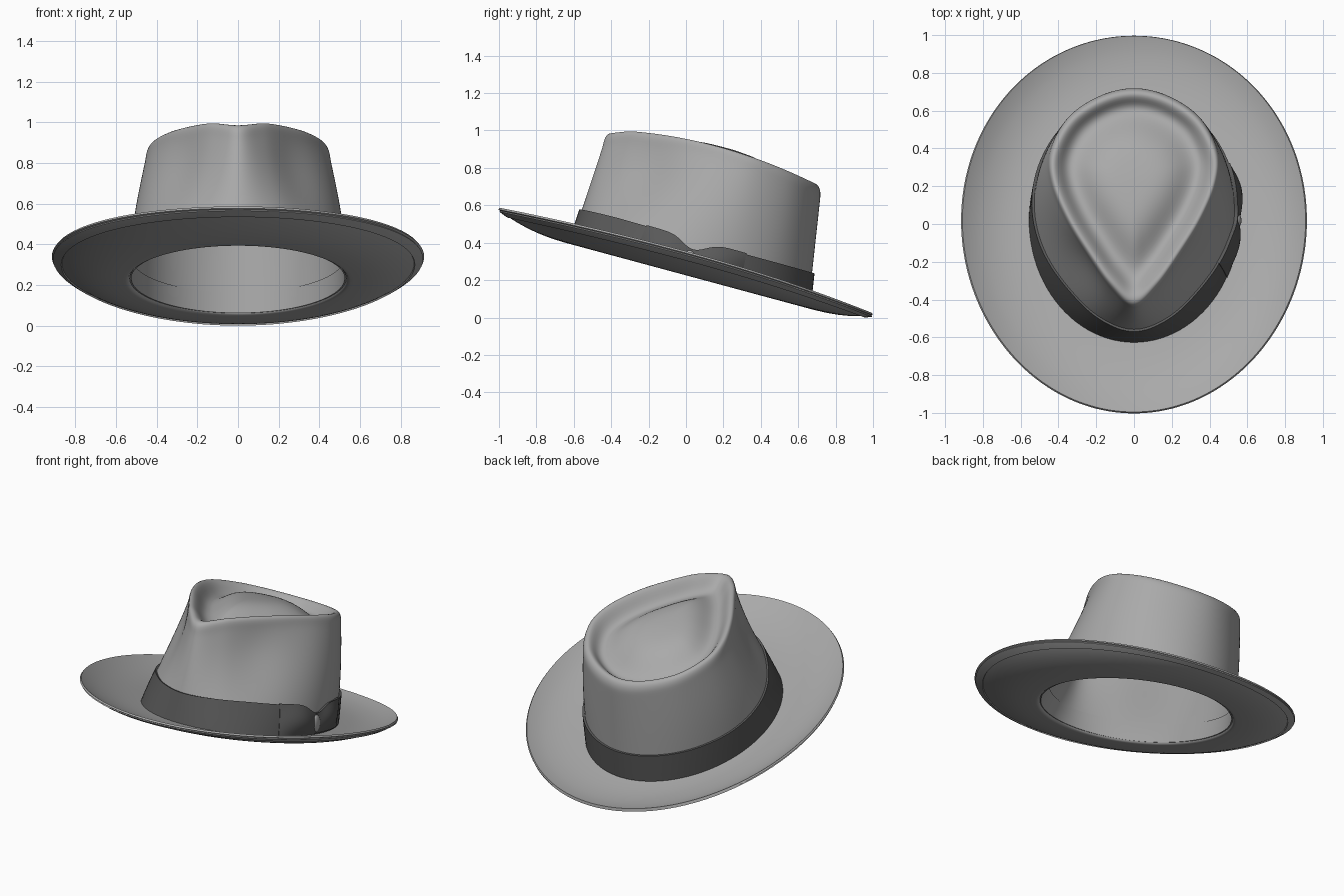
import bpy
from math import sin, cos, pi, radians, exp
from mathutils import Vector

if "Cube" in bpy.data.objects:
    bpy.data.objects.remove(bpy.data.objects["Cube"])

N = 96
# half outline of the teardrop crown crest (x, y), front tip to back
TEAR = [(0, -.41), (.115, -.315), (.235, -.145), (.345, .035), (.42, .22),
        (.425, .38), (.335, .55), (.175, .66), (0, .70)]


def tear(a):
    """Smooth mirrored spline through the teardrop points."""
    f = (a % (2 * pi)) / pi * 8
    i, t = int(f), f - int(f)

    def p(k):
        k %= 16
        return Vector(TEAR[k]) if k <= 8 else Vector((-TEAR[16 - k][0], TEAR[16 - k][1]))
    p0, p1, p2, p3 = p(i - 1), p(i), p(i + 1), p(i + 2)
    return .5 * (2 * p1 + (p2 - p0) * t + (2 * p0 - 5 * p1 + 4 * p2 - p3) * t * t
                 + (3 * p1 - p0 - 3 * p2 + p3) * t ** 3)


def top(a, k, dz):
    """Crown top: teardrop scaled about its middle, at a height offset."""
    v = tear(a)
    x, y = v.x * k, .25 + (v.y - .25) * k
    z = 1.012 - .18 * (y + .3) - .21 * (y + .3) * (y - .2)
    z -= .02 * max(0, (-.3 - y) / .12)
    return Vector((x, y, z + dz))


def base_z(y):
    return .252 - .27 * y


def base(a):
    y = .02 - .635 * cos(a)
    return Vector((.543 * sin(a), y, base_z(y)))


def wall(a, s, out=0):
    """Crown side with pinched front dents."""
    b, t = base(a), top(a, 1.045, -.045)
    d = abs((a + pi) % (2 * pi) - pi)
    bulge = .018 * sin(a) ** 2 * sin(pi * s)
    dent = .042 * exp(-((d - radians(46)) / radians(24)) ** 2) * sin(pi * s ** 1.7)
    return b.lerp(t, s) + Vector((sin(a), -cos(a), 0)) * (out + bulge - dent)


def wall_h(a, h, out):
    return wall(a, h / (top(a, 1.045, -.045).z - base(a).z), out)


def brim(a, t, dz=0):
    b = base(a)
    e = Vector((.909 * sin(a), -.996 * cos(a) + .02 * sin(a) ** 2, 0))
    p = b.lerp(e, t)
    rise = .117 * sin(a) ** 2 + (.08 if cos(a) > 0 else .055) * cos(a) ** 2
    p.z = base_z(p.y) + rise * t ** 2.5 + dz
    return p


def band_h(a):
    pinch = exp(-((a - radians(88)) / radians(8)) ** 2)
    return .175 - .055 * pinch


def surface(name, rows, angles, mat, closed=True, cap=False, thick=.012, sub=False):
    """Skin a list of row functions into a thickened smooth sheet."""
    n = len(angles)
    verts = [r(a) for r in rows for a in angles]
    faces = []
    for i in range(len(rows) - 1):
        for j in range(n if closed else n - 1):
            k = (j + 1) % n
            faces.append((i * n + j, i * n + k, (i + 1) * n + k, (i + 1) * n + j))
    if cap:
        faces.append(tuple(range((len(rows) - 1) * n, len(rows) * n)))
    me = bpy.data.meshes.new(name)
    me.from_pydata(verts, [], faces)
    ob = bpy.data.objects.new(name, me)
    bpy.context.collection.objects.link(ob)
    bpy.ops.object.select_all(action='DESELECT')
    bpy.context.view_layer.objects.active = ob
    ob.select_set(True)
    if sub:
        m = ob.modifiers.new("Smooth", 'SUBSURF')
        m.levels = 1
        bpy.ops.object.modifier_apply(modifier=m.name)
    m = ob.modifiers.new("Thickness", 'SOLIDIFY')
    m.thickness, m.offset = thick, -1
    bpy.ops.object.modifier_apply(modifier=m.name)
    bpy.ops.object.shade_smooth_by_angle(angle=radians(40))
    ob.data.materials.append(mat)
    return ob


def material(name, g):
    m = bpy.data.materials.new(name)
    m.diffuse_color = (g, g, g, 1)
    m.use_nodes = True
    m.node_tree.nodes["Principled BSDF"].inputs["Base Color"].default_value = m.diffuse_color
    return m


felt, ribbon = material("grey_felt", .4), material("dark_ribbon", .1)
ring = [2 * pi * j / N for j in range(N)]

# felt body: brim, crown wall, rolled crest, valley and central dome
rows = [lambda a, t=t: brim(a, t) for t in (1, .97, .9, .8, .7, .55, .4, .25, .1, .02)]
rows += [lambda a, s=s: wall(a, s) for s in (0, .03, .1, .2, .3, .4, .5, .6, .7, .8, .9, .97)]
rows += [lambda a, k=k, z=z: top(a, k, z) for k, z in (
    (1.045, -.035), (1.03, -.01), (1, .001), (.96, -.003), (.91, -.027), (.86, -.062),
    (.8, -.085), (.73, -.088), (.64, -.068), (.54, -.038), (.43, -.014),
    (.3, 0), (.15, .003), (.02, .004))]
parts = [surface("felt_body", rows, ring, felt, cap=True, thick=.012, sub=True)]

# folded strip under the brim edge
parts.append(surface("brim_edge_fold",
                     [lambda a, t=t: brim(a, t, -.011) for t in (.99, .96, .92, .88)],
                     ring, felt, thick=.009))

# inner sweatband
parts.append(surface("sweatband", [lambda a, h=h: wall_h(a, h, -.008) for h in (0, .03, .06, .1)],
                     ring, felt, thick=.01))

# ribbon band round the crown
parts.append(surface("ribbon_band",
                     [lambda a, f=f: wall_h(a, f * band_h(a), .013) for f in (.02, .25, .5, .75, 1)],
                     ring, ribbon, thick=.014))


# bow loops on the right side, pinched at the knot
def bow(a, f):
    u = (a - radians(88)) / radians(26)
    puff = .018 + .026 * sin(pi * min(1, abs(u))) * sin(pi * f)
    h = band_h(a) + .006
    return wall_h(a, .01 + (h - .01) * f, puff)


arc = [radians(62 + 52 * j / 40) for j in range(41)]
parts.append(surface("ribbon_bow", [lambda a, f=f / 8: bow(a, f) for f in range(9)],
                     arc, ribbon, closed=False, thick=.02))

# knot in the middle of the bow
c = wall_h(radians(88), .065, .014)
bpy.ops.mesh.primitive_uv_sphere_add(segments=24, ring_count=12, radius=1, location=c)
knot = bpy.context.object
knot.name = "bow_knot"
knot.scale = (.018, .036, .055)
bpy.ops.object.shade_smooth()
knot.data.materials.append(felt)
parts.append(knot)

# rest the lowest point on the ground
low = min(v.co.z for o in parts[:2] for v in o.data.vertices)
for o in parts:
    o.location.z -= low
